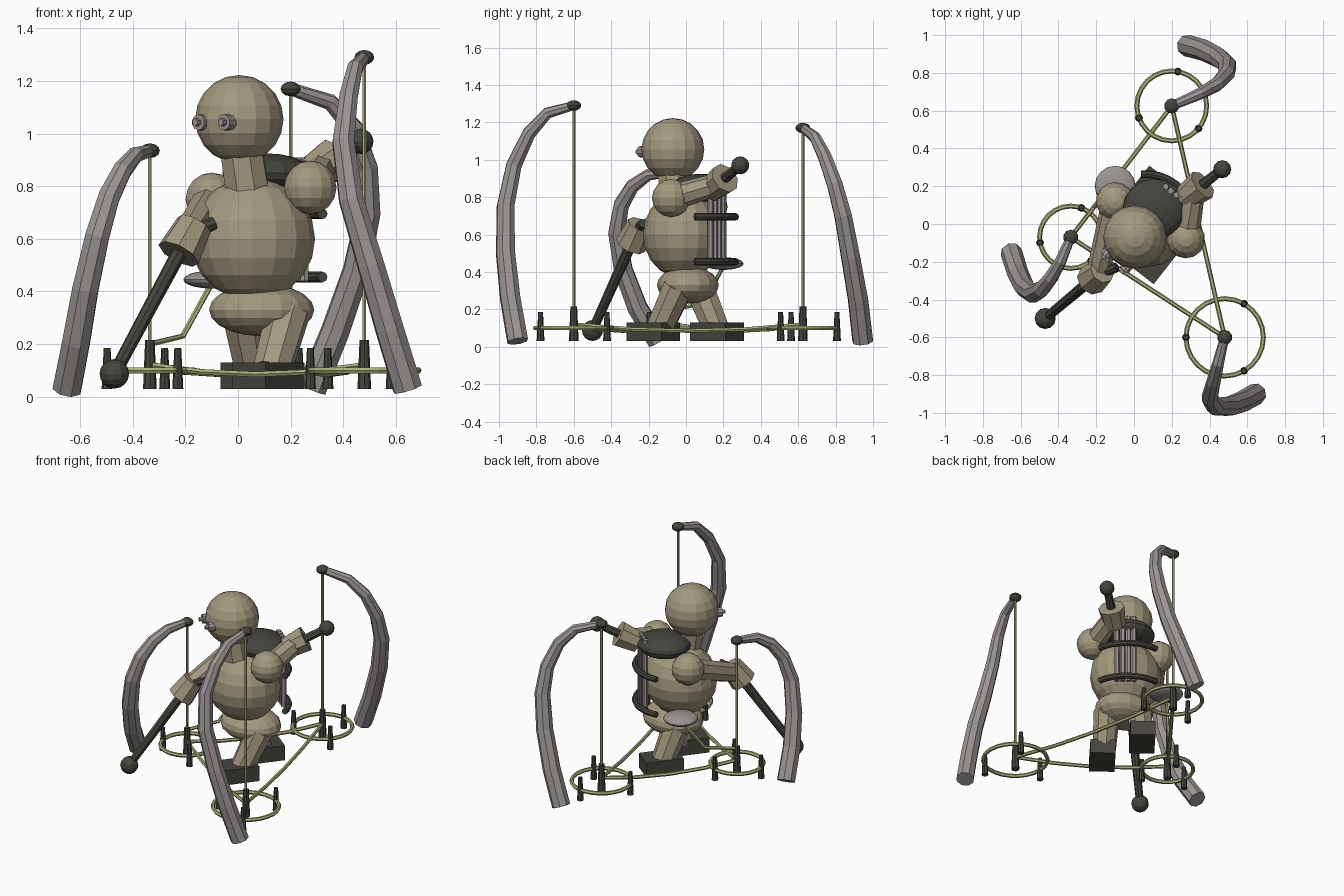
import bpy
from math import radians, cos, sin, pi
from mathutils import Vector, Matrix

old = bpy.data.objects.get("Cube")
if old:
    bpy.data.objects.remove(old, do_unlink=True)


def material(name, rgb):
    m = bpy.data.materials.new(name)
    m.use_nodes = True
    m.diffuse_color = (*rgb, 1)
    m.node_tree.nodes["Principled BSDF"].inputs["Base Color"].default_value = (*rgb, 1)
    return m


KHAKI = material("khaki", (0.36, 0.32, 0.21))
DARK = material("dark_olive", (0.06, 0.06, 0.048))
GREY = material("warm_grey", (0.33, 0.305, 0.295))
GREEN = material("pale_green", (0.42, 0.45, 0.19))


def finish(name, mat):
    o = bpy.context.object
    o.name = name
    o.data.materials.append(mat)
    return o


def ball(name, loc, size, mat, seg=16, rings=10):
    bpy.ops.mesh.primitive_uv_sphere_add(segments=seg, ring_count=rings, radius=1, location=loc)
    o = finish(name, mat)
    o.scale = size if isinstance(size, tuple) else (size,) * 3
    return o


def bar(name, a, b, r1, r2, mat, sides=8):
    """Tapered prism between two points."""
    a, b = Vector(a), Vector(b)
    bpy.ops.mesh.primitive_cone_add(vertices=sides, radius1=r1, radius2=r2,
                                    depth=(b - a).length, location=(a + b) / 2)
    o = finish(name, mat)
    o.rotation_euler = (b - a).to_track_quat("Z", "Y").to_euler()
    return o


def tube(name, pts, radii, mat, closed=False, res=2):
    """Sweep through points with a radius at each, stored as a mesh."""
    c = bpy.data.curves.new(name, "CURVE")
    c.dimensions = "3D"
    c.bevel_depth = 1
    c.bevel_resolution = res
    c.use_fill_caps = True
    s = c.splines.new("POLY")
    s.points.add(len(pts) - 1)
    for p, co, r in zip(s.points, pts, radii):
        p.co = (*co, 1)
        p.radius = r
    s.use_cyclic_u = closed
    s.use_smooth = False
    tmp = bpy.data.objects.new(name + "_path", c)
    bpy.context.collection.objects.link(tmp)
    me = bpy.data.meshes.new_from_object(tmp.evaluated_get(bpy.context.evaluated_depsgraph_get()))
    bpy.data.objects.remove(tmp, do_unlink=True)
    me.materials.clear()
    me.materials.append(mat)
    o = bpy.data.objects.new(name, me)
    bpy.context.collection.objects.link(o)
    return o


def circle(cx, cy, z, r, a0, a1, n):
    return [(cx + r * cos(radians(a0 + (a1 - a0) * i / n)),
             cy + r * sin(radians(a0 + (a1 - a0) * i / n)), z) for i in range(n + 1)]


# Stations: curved tusk (base to tip), ring radius and first stake angle
stations = {
    "front": (0.205, 60, [(.645, -.90, .03), (.575, -.94, .26), (.505, -.965, .50), (.43, -.965, .75),
                          (.40, -.92, .97), (.42, -.84, 1.14), (.445, -.74, 1.25), (.48, -.60, 1.29)]),
    "right": (0.165, 70, [(-.65, -.15, .03), (-.615, -.26, .21), (-.58, -.335, .41), (-.535, -.37, .61),
                          (-.49, -.345, .76), (-.44, -.285, .86), (-.39, -.2, .92), (-.335, -.07, .935)]),
    "back": (0.185, 80, [(.28, .945, .03), (.37, .92, .25), (.45, .88, .48), (.495, .84, .70),
                         (.49, .795, .87), (.44, .74, 1.02), (.35, .69, 1.12), (.2, .625, 1.17)]),
}
hubs = []
for name, (r, a0, path) in stations.items():
    n = len(path)
    tube(name + "_tusk", path, [.058 - .034 * (i / (n - 1)) ** 1.6 for i in range(n)], GREY)
    x, y, z = path[-1]
    hubs.append(Vector((x, y, .12)))
    ball(name + "_tip_knob", (x, y, z), (.04, .04, .028), DARK, 10, 6)
    bar(name + "_hanging_line", (x, y, .1), (x, y, z), .008, .008, GREEN, 6)
    bar(name + "_center_stake", (x, y, .03), (x, y, .215), .026, .018, DARK)
    tube(name + "_ring", circle(x, y, .1, r, 0, 360, 24)[:-1], [.013] * 24, GREEN, True, 1)
    for k in range(3):
        a = radians(a0 + 120 * k)
        px, py = x + r * cos(a), y + r * sin(a)
        bar(f"{name}_ring_stake_{k}", (px, py, .03), (px, py, .185), .021, .013, DARK)

# Sagging ropes joining the stations
for i in range(3):
    a, b = hubs[i], hubs[(i + 1) % 3]
    pts = [a.lerp(b, t / 4) - Vector((0, 0, .035 * (1 - (t / 2 - 1) ** 2))) for t in range(5)]
    tube(f"ground_rope_{i}", pts, [.012] * 5, GREEN, res=1)
tube("seat_rope", [(-.335, -.07, .2), (-.21, .09, .23), (-.1, .2, .43)], [.011] * 3, GREEN, res=1)

# Body
YAW = radians(-38)
turn = Matrix.Rotation(YAW, 3, "Z")
face, side = turn @ Vector((0, -1, 0)), turn @ Vector((1, 0, 0))
ball("torso", (.055, -.015, .6), (.238, .215, .235), KHAKI)
ball("hips", (.09, .01, .33), (.2, .165, .1), KHAKI)
bar("neck", (.04, -.06, .76), (.01, -.07, .96), .088, .085, KHAKI)
head = Vector((.005, -.07, 1.055))
ball("head", head, .168, KHAKI)
ball("shoulder_pad", (.11, .08, .85), (.17, .16, .075), DARK)

# Eyes
for s, label in ((-1, "right"), (1, "left")):
    p = head + side * .062 * s + Vector((0, 0, -.012))
    bar(label + "_eye", p + face * .12, p + face * .175, .032, .03, GREY, 10)
    bar(label + "_eye_lens", p + face * .17, p + face * .195, .016, .014, GREY, 6)


# Arms, each with a cuff gripping a knobbed staff
def arm(label, shoulder, hand, knob, kr):
    shoulder, hand, knob = Vector(shoulder), Vector(hand), Vector(knob)
    d = (knob - hand).normalized()
    ball(label + "_shoulder", shoulder, .102, KHAKI, 14, 8)
    bar(label + "_arm", shoulder, hand, .07, .06, KHAKI)
    bar(label + "_cuff", hand - d * .065, hand + d * .07, .07, .085, KHAKI)
    bar(label + "_staff", hand, knob, .03, .025, DARK)
    ball(label + "_staff_knob", knob, kr, DARK, 12, 8)


arm("left", (.275, -.08, .795), (.315, .17, .87), (.467, .29, .97), .048)
arm("right", (-.1, .12, .75), (-.195, -.27, .6), (-.47, -.5, .087), .056)
bar("right_grip", (-.15, -.25, .635), (-.09, -.23, .66), .028, .025, DARK)

# Legs and boots
for label, hip, ankle, foot in (("left", (.19, -.04, .32), (.13, -.14, .1), (.115, -.175, .08)),
                                ("right", (.02, .07, .32), (.06, .16, .1), (.07, .165, .08))):
    bar(label + "_leg", hip, ankle, .085, .075, KHAKI)
    bpy.ops.mesh.primitive_cube_add(size=1, location=foot, rotation=(0, 0, YAW))
    boot = finish(label + "_boot", DARK)
    boot.scale = (.16, .24, .1)

# Back rack: slats held by two curved bands, and a round dish beside them
for i in range(4):
    p = Vector((.21, .165, 0)) + side * (i - 1.5) * .036
    bar(f"rack_slat_{i}", p + Vector((0, 0, .44)), p + Vector((0, 0, .91)), .017, .017, GREY, 6)
for label, z in (("upper", .695), ("lower", .455)):
    tube(label + "_rack_band", circle(.06, 0, z, .265, 10, 95, 8), [.02] * 9, DARK)
ball("side_dish", (-.1, .2, .445), (.108, .108, .034), GREY)
